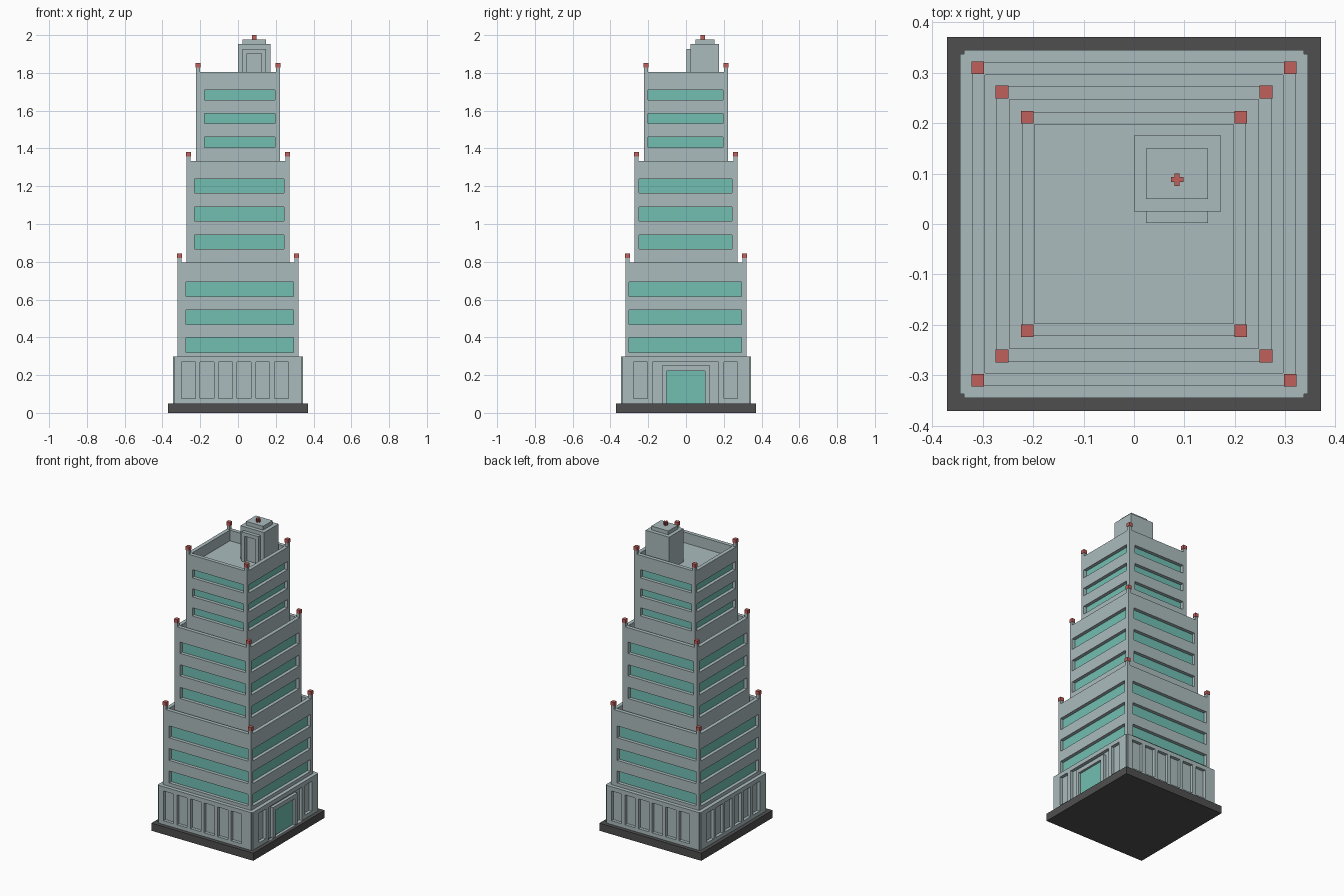
import bpy
import bmesh
from mathutils import Matrix, Vector

if "Cube" in bpy.data.objects:
    bpy.data.objects.remove(bpy.data.objects["Cube"], do_unlink=True)


def material(name, rgb):
    m = bpy.data.materials.new(name)
    m.use_nodes = True
    m.diffuse_color = (*rgb, 1)
    bsdf = m.node_tree.nodes["Principled BSDF"]
    bsdf.inputs["Base Color"].default_value = (*rgb, 1)
    bsdf.inputs["Roughness"].default_value = 0.8
    return m


STONE = material("pale grey stone", (0.41, 0.50, 0.51))
GLASS = material("teal glass", (0.168, 0.52, 0.45))
RED = material("red lamp", (0.53, 0.117, 0.107))
DARK = material("dark paving", (0.08, 0.078, 0.08))


def finish(name, bm, mats):
    bmesh.ops.remove_doubles(bm, verts=bm.verts, dist=1e-5)
    me = bpy.data.meshes.new(name)
    bm.to_mesh(me)
    bm.free()
    for m in mats:
        me.materials.append(m)
    ob = bpy.data.objects.new(name, me)
    bpy.context.collection.objects.link(ob)
    return ob


def boxes(name, mat, specs):
    """One object from boxes given as (x0, x1, y0, y1, z0, z1)."""
    bm = bmesh.new()
    for x0, x1, y0, y1, z0, z1 in specs:
        mtx = (Matrix.Translation(((x0 + x1) / 2, (y0 + y1) / 2, (z0 + z1) / 2))
               @ Matrix.Diagonal((x1 - x0, y1 - y0, z1 - z0, 1)))
        bmesh.ops.create_cube(bm, size=1, matrix=mtx)
    me = bpy.data.meshes.new(name)
    bm.to_mesh(me)
    bm.free()
    me.materials.append(mat)
    ob = bpy.data.objects.new(name, me)
    bpy.context.collection.objects.link(ob)
    return ob


def add_face(bm, side, pts, mat=0):
    """Face drawn on the front side, turned to side 0-3 (front, +x, back, -x)."""
    rot = Matrix.Rotation(side * 1.5707963268, 3, 'Z')
    f = bm.faces.new([bm.verts.new(rot @ Vector(p)) for p in pts])
    f.material_index = mat


def wall(bm, side, d, e, z0, z1, openings, depth, back_mat):
    """Flat wall at distance d, half width e, with recessed openings (u0, u1, v0, v1)."""
    us = sorted({-e, e} | {u for o in openings for u in o[:2]})
    vs = sorted({z0, z1} | {v for o in openings for v in o[2:]})
    for a, b in zip(us, us[1:]):
        for c, f in zip(vs, vs[1:]):
            mu, mv = (a + b) / 2, (c + f) / 2
            if not any(o[0] < mu < o[1] and o[2] < mv < o[3] for o in openings):
                add_face(bm, side, [(a, -d, c), (b, -d, c), (b, -d, f), (a, -d, f)])
    r = -d + depth
    for a, b, c, f in openings:
        add_face(bm, side, [(a, r, c), (b, r, c), (b, r, f), (a, r, f)], back_mat)
        add_face(bm, side, [(a, -d, c), (b, -d, c), (b, r, c), (a, r, c)])
        add_face(bm, side, [(a, r, f), (b, r, f), (b, -d, f), (a, -d, f)])
        add_face(bm, side, [(a, -d, c), (a, r, c), (a, r, f), (a, -d, f)])
        add_face(bm, side, [(b, -d, f), (b, r, f), (b, r, c), (b, -d, c)])


# Paving slab
boxes("base_slab", DARK, [(-0.37, 0.37, -0.37, 0.37, 0, 0.05)])

# Ground floor with recessed panels and notched corners
D, E, G0, G1 = 0.345, 0.337, 0.05, 0.298
long_panels = [(-0.30 + 0.0985 * k, -0.226 + 0.0985 * k, 0.075, 0.27) for k in range(6)]
short_panels = [(-0.277 + 0.0955 * k, -0.204 + 0.0955 * k, 0.075, 0.27) for k in range(6)]
door_side = [short_panels[0], (-0.178, 0.173, G0, 0.27), short_panels[5]]
bm = bmesh.new()
for side, ops in enumerate([long_panels, door_side, long_panels, short_panels]):
    wall(bm, side, D, E, G0, G1, ops, 0.02, 0)
    add_face(bm, side, [(E, -D, G0), (E, -E, G0), (E, -E, G1), (E, -D, G1)])
    add_face(bm, side, [(-E, -D, G1), (-E, -E, G1), (-E, -E, G0), (-E, -D, G0)])
outline = []
for side in range(4):
    rot = Matrix.Rotation(side * 1.5707963268, 3, 'Z')
    outline += [rot @ Vector(p) for p in [(-E, -D, G1), (E, -D, G1), (E, -E, G1)]]
bm.faces.new([bm.verts.new(p) for p in outline])
finish("ground_floor", bm, [STONE])

# Entrance
boxes("door_frame", STONE, [(0.32, 0.345, -0.128, -0.102, G0, 0.25),
                            (0.32, 0.345, 0.1, 0.126, G0, 0.25),
                            (0.32, 0.345, -0.102, 0.1, 0.223, 0.25)])
boxes("door_glass", GLASS, [(0.322, 0.33, -0.102, 0.1, G0, 0.223)])


# Office tiers: window bands, parapet rim and sunken roof
def tier(name, h, z0, z1, spans, bands, rim=0.025, sunk=0.07):
    bm = bmesh.new()
    i, zf = h - rim, z1 - sunk
    for side in range(4):
        wins = [(*spans[side % 2], lo, hi) for lo, hi in bands]
        wall(bm, side, h, h, z0, z1, wins, 0.022, 1)
        add_face(bm, side, [(-h, -h, z1), (h, -h, z1), (i, -i, z1), (-i, -i, z1)])
        add_face(bm, side, [(-i, -i, z1), (i, -i, z1), (i, -i, zf), (-i, -i, zf)])
    add_face(bm, 0, [(-i, -i, zf), (i, -i, zf), (i, i, zf), (-i, i, zf)])
    finish(name, bm, [STONE, GLASS])

    # Corner posts with red lamps
    posts, lamps = [], []
    for sx in (-1, 1):
        for sy in (-1, 1):
            cx, cy = sx * (h - 0.0105), sy * (h - 0.0105)
            for group, r, a, b in ((posts, 0.0105, z1, z1 + 0.024),
                                   (lamps, 0.0125, z1 + 0.024, z1 + 0.048)):
                group.append((cx - r, cx + r, cy - r, cy + r, a, b))
    boxes(name + "_posts", STONE, posts)
    boxes(name + "_lamps", RED, lamps)


tier("lower_tier", 0.32, 0.29, 0.795, [(-0.276, 0.295), (-0.302, 0.295)],
     [(0.32, 0.398), (0.468, 0.546), (0.616, 0.694)])
tier("middle_tier", 0.272, 0.70, 1.333, [(-0.23, 0.244), (-0.25, 0.244)],
     [(0.868, 0.941), (1.017, 1.09), (1.165, 1.238)])
tier("upper_tier", 0.222, 1.24, 1.804, [(-0.177, 0.196), (-0.202, 0.196)],
     [(1.406, 1.46), (1.532, 1.584), (1.656, 1.71)])

# Roof house with porch, cap and lamp
R = 1.73
boxes("roof_house", STONE, [(0, 0.172, 0.025, 0.175, R, 1.952)])
boxes("roof_house_cap", STONE, [(0.024, 0.147, 0.05, 0.15, 1.952, 1.977)])
boxes("roof_house_porch", STONE, [(0.024, 0.047, 0.002, 0.025, R, 1.927),
                                  (0.124, 0.147, 0.002, 0.025, R, 1.927),
                                  (0.047, 0.124, 0.002, 0.025, 1.903, 1.927)])
boxes("roof_lamp", RED, [(0.073, 0.098, 0.083, 0.093, 1.977, 2.0),
                         (0.0805, 0.0905, 0.0755, 0.1005, 1.977, 2.0)])
